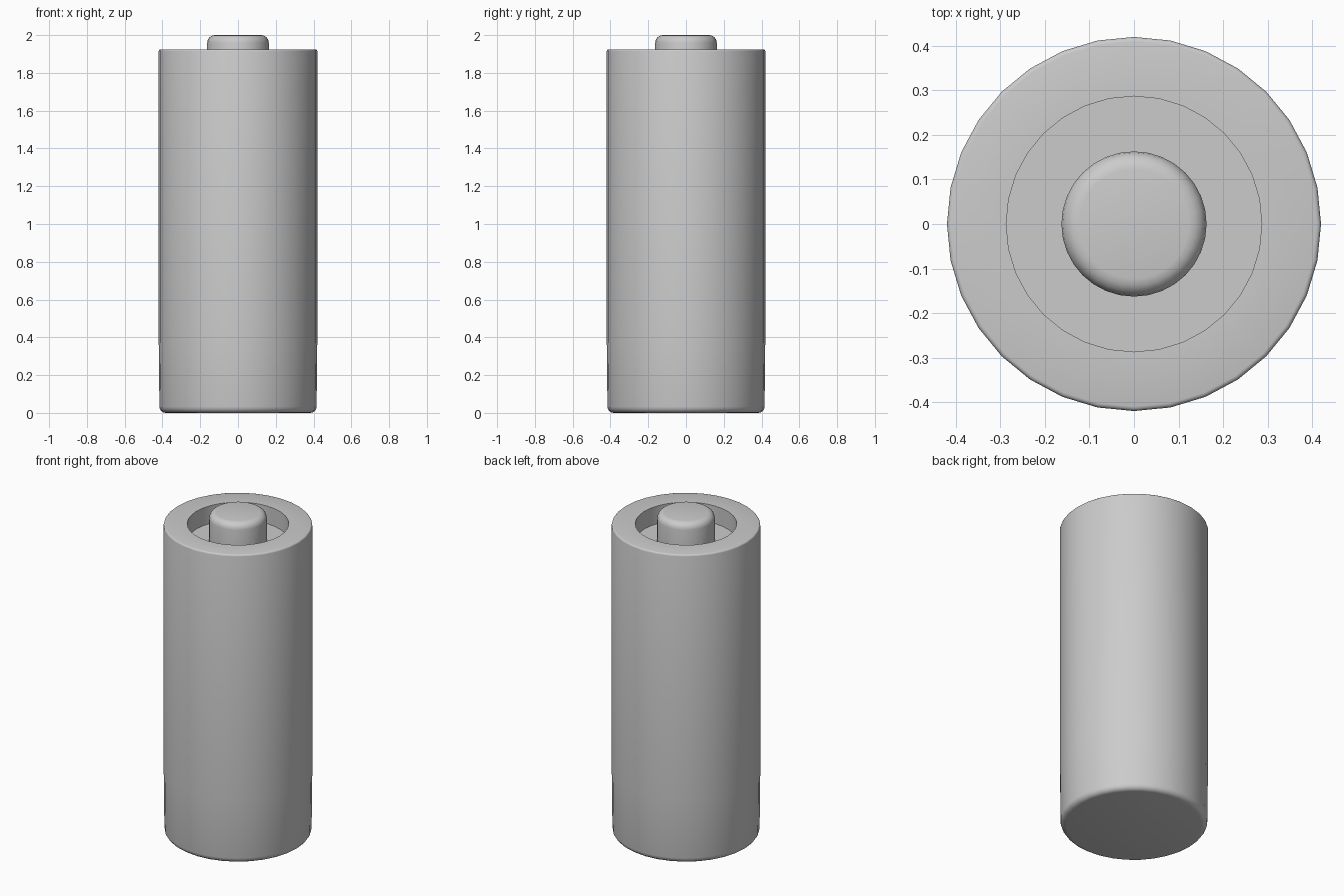
import bpy, bmesh, math

if "Cube" in bpy.data.objects:
    bpy.data.objects.remove(bpy.data.objects["Cube"])

SIDES = 32


def arc(cx, cz, r, start, end, steps=4):
    """Points along a rounded corner of a profile (angles in degrees)."""
    pts = []
    for i in range(steps + 1):
        a = math.radians(start + (end - start) * i / steps)
        pts.append((cx + r * math.cos(a), cz + r * math.sin(a)))
    return pts


def lathe(name, profile, angle=40):
    """Revolve an (r, z) profile about the z axis; r = 0 ends close in a point."""
    bm = bmesh.new()
    verts = [bm.verts.new((r, 0, z)) for r, z in profile]
    edges = [bm.edges.new(pair) for pair in zip(verts, verts[1:])]
    bmesh.ops.spin(bm, geom=verts + edges, cent=(0, 0, 0), axis=(0, 0, 1),
                   angle=math.tau, steps=SIDES, use_duplicate=False)
    bmesh.ops.remove_doubles(bm, verts=bm.verts, dist=0.0005)
    bmesh.ops.recalc_face_normals(bm, faces=bm.faces)
    mesh = bpy.data.meshes.new(name)
    bm.to_mesh(mesh)
    bm.free()
    obj = bpy.data.objects.new(name, mesh)
    bpy.context.collection.objects.link(obj)
    bpy.ops.object.select_all(action='DESELECT')
    bpy.context.view_layer.objects.active = obj
    obj.select_set(True)
    bpy.ops.object.shade_smooth_by_angle(angle=math.radians(angle))
    return obj


# Casing: rounded base, slight flare, narrow rim bevel and recessed top well
lathe("battery_casing",
      [(0, 0)]
      + arc(0.383, 0.033, 0.033, -90, 0)
      + [(0.42, 0.4)]
      + arc(0.41, 1.915, 0.01, 0, 90, 3)
      + [(0.287, 1.925), (0.287, 1.815), (0, 1.815)])

# Terminal: rounded button standing on the well floor
lathe("positive_terminal",
      [(0, 1.81), (0.163, 1.81)]
      + arc(0.123, 1.96, 0.04, 0, 90)
      + [(0, 2.0)])
